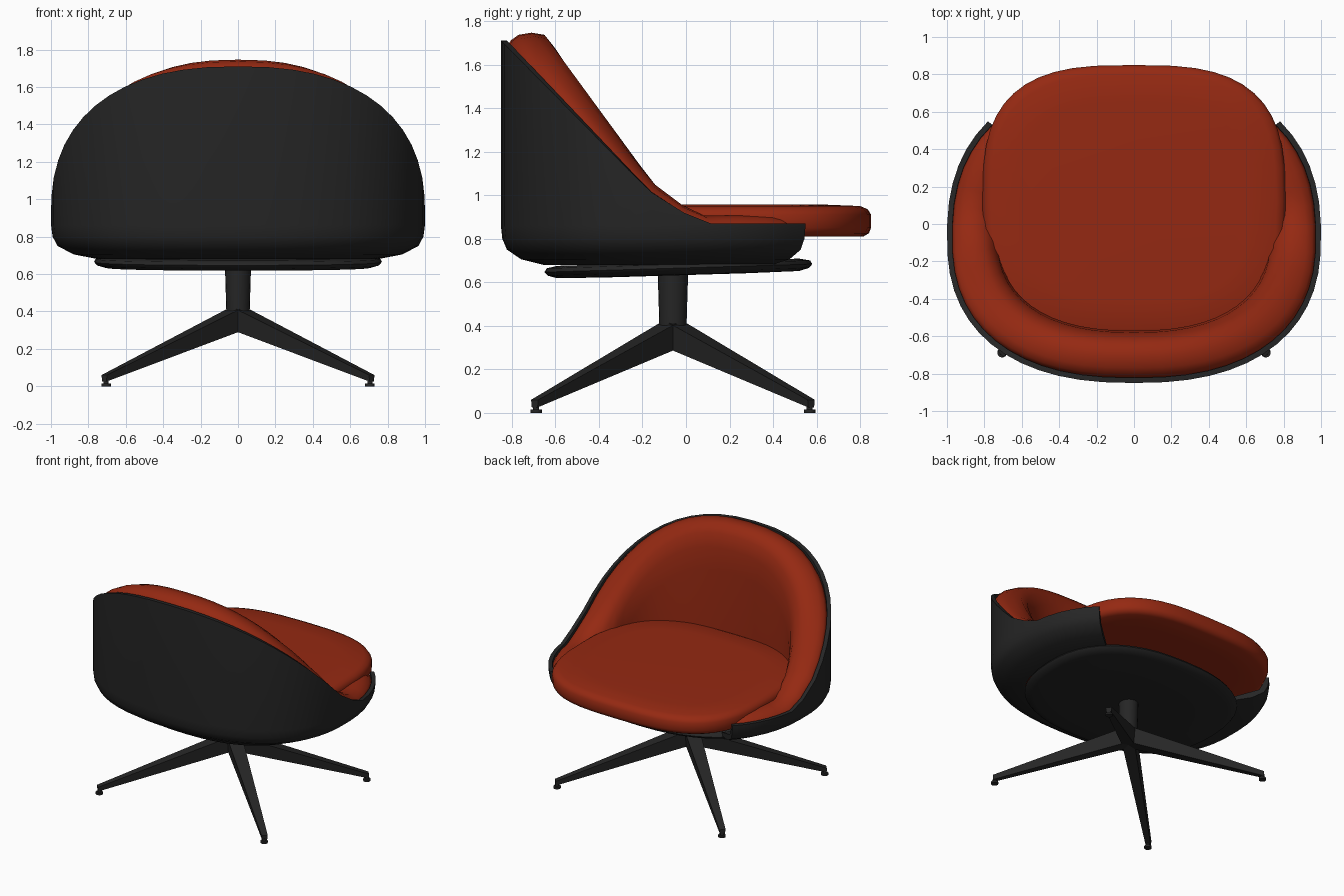
import bpy, bmesh, math

if "Cube" in bpy.data.objects:
    bpy.data.objects.remove(bpy.data.objects["Cube"])

def material(name, rgb):
    m = bpy.data.materials.new(name)
    m.diffuse_color = (*rgb, 1)
    m.use_nodes = True
    m.node_tree.nodes["Principled BSDF"].inputs["Base Color"].default_value = m.diffuse_color
    return m

RED = material("rust red fabric", (0.30, 0.022, 0.006))
BLACK = material("charcoal black", (0.019, 0.019, 0.019))

def make(name, verts, faces, mat, angle=40):
    me = bpy.data.meshes.new(name)
    me.from_pydata(verts, [], faces)
    bm = bmesh.new()
    bm.from_mesh(me)
    bmesh.ops.recalc_face_normals(bm, faces=bm.faces)
    bm.to_mesh(me)
    bm.free()
    me.materials.append(mat)
    ob = bpy.data.objects.new(name, me)
    bpy.context.collection.objects.link(ob)
    bpy.ops.object.select_all(action='DESELECT')
    ob.select_set(True)
    bpy.context.view_layer.objects.active = ob
    bpy.ops.object.shade_smooth_by_angle(angle=math.radians(angle))
    return ob

def spow(v, n):
    return math.copysign(abs(v) ** (2 / n), v)

def plan(t, a, back, front, cy, n):
    """Superellipse point; t = 0 is the back of the chair."""
    c = math.cos(t)
    return a * spow(math.sin(t), n), cy - (back if c > 0 else front) * spow(c, n)

def rim(y):
    """Height of the shell rim: steep at the back, level at the front."""
    if y < -0.17:
        return 1.02 + (-0.17 - y) * 1.015
    return max(0.87, 1.02 - (y + 0.17) * 0.625)

def sweep(name, section, mat, angle):
    """Sweep a closed section round the open horseshoe plan, capping both ends."""
    steps, end = 40, math.radians(132)
    verts, faces = [], []
    for i in range(steps + 1):
        t = -end + 2 * end * i / steps
        h = rim(plan(t, 1, 0.78, 0.865, -0.07, 2.4)[1])
        tip = i in (0, steps)
        sec = section(h, tip)
        k = len(sec)
        for s, d, z in sec:
            x, y = plan(t, (1 - d) * s, (0.78 - d) * s, (0.865 - d) * s, 0, 2.4)
            verts.append((x, y - 0.07, z))
    for i in range(steps):
        for j in range(k):
            a, b = i * k + j, i * k + (j + 1) % k
            faces.append((a, b, b + k, a + k))
    faces += [tuple(range(k)), tuple(range(steps * k, steps * k + k))]
    return make(name, verts, faces, mat, angle)

# Outer shell: (scale, inward offset, height)
def shell_section(h, tip):
    return [(0.75, 0, 0.68), (0.88, 0, 0.705), (0.965, 0, 0.75), (0.992, 0, 0.80),
            (1, 0, 0.86), (1, 0, h), (1, 0.028, h), (1, 0.03, 0.84),
            (0.93, 0, 0.77), (0.75, 0, 0.71)]
sweep("shell", shell_section, BLACK, 40)

# Padded lining with a thick rolled edge
def pad_section(h, tip):
    roll = [(0.028, -0.03), (0.045, 0.0), (0.08, 0.026), (0.14, 0.036),
            (0.20, 0.026), (0.245, -0.03), (0.27, -0.13), (0.28, -0.3)]
    f = 0.1 if tip else 1
    sec = [(1, d, max(0.845, h + z * (f if z > 0 else 1))) for d, z in roll]
    return sec + [(1, 0.275, 0.82), (1, 0.035, 0.82)]
sweep("padded_lining", pad_section, RED, 75)

def stack(name, layers, a, b, cy, n, mat, tilt=0, count=48, angle=50):
    """Stacked superellipse rings (inset, height), capped at both ends."""
    verts, faces = [], []
    for d, z in layers:
        for i in range(count):
            x, y = plan(2 * math.pi * i / count, a - d, b - d, b - d, cy, n)
            verts.append((x, y, z + tilt * (y - cy)))
    for r in range(len(layers) - 1):
        for i in range(count):
            j = (i + 1) % count
            o, p = r * count, (r + 1) * count
            faces.append((o + i, o + j, p + j, p + i))
    last = (len(layers) - 1) * count
    faces += [tuple(range(count)), tuple(range(last, last + count))]
    return make(name, verts, faces, mat, angle)

# Seat cushion
stack("seat_cushion", [(0.2, 0.81), (0.035, 0.81), (0.01, 0.825), (0, 0.85), (0, 0.91),
                       (0.015, 0.935), (0.05, 0.95), (0.2, 0.956)],
      0.81, 0.73, 0.12, 3, RED)

# Tilted plate under the shell
stack("under_plate", [(0.3, 0.632), (0.06, 0.635), (0.015, 0.648), (0, 0.665),
                      (0.01, 0.682), (0.06, 0.692)],
      0.77, 0.615, -0.035, 2.4, BLACK, tilt=0.03)

# Column
stack("column", [(0.008, 0.385), (0, 0.65)], 0.07, 0.07, -0.06, 2, BLACK, count=20)

# Four splayed tapered legs with foot pads
for sx, sy, label in ((-1, -1, "back_left"), (1, -1, "back_right"),
                      (-1, 1, "front_left"), (1, 1, "front_right")):
    fx, fy = sx * 0.715, sy * 0.635
    r = math.hypot(fx, fy)
    ux, uy = fx / r, fy / r
    verts = []
    # stations: (distance, half width, bottom, top)
    for d, w, lo, hi in ((0, 0.055, 0.30, 0.425), (r, 0.022, 0.025, 0.06)):
        for side, z in ((-0.8, lo), (0.8, lo), (1, hi), (-1, hi)):
            verts.append((ux * d - uy * w * side, -0.06 + uy * d + ux * w * side, z))
    faces = [(0, 1, 2, 3), (4, 5, 6, 7)] + [(j, (j + 1) % 4, (j + 1) % 4 + 4, j + 4) for j in range(4)]
    make(label + "_leg", verts, faces, BLACK, 30)
    stack(label + "_foot", [(0, 0), (0, 0.015), (0.012, 0.016), (0.012, 0.035)],
          0.026, 0.026, -0.06 + sy * 0.628, 2, BLACK, count=14, angle=30)
    foot = bpy.context.object
    foot.location.x = sx * 0.705
